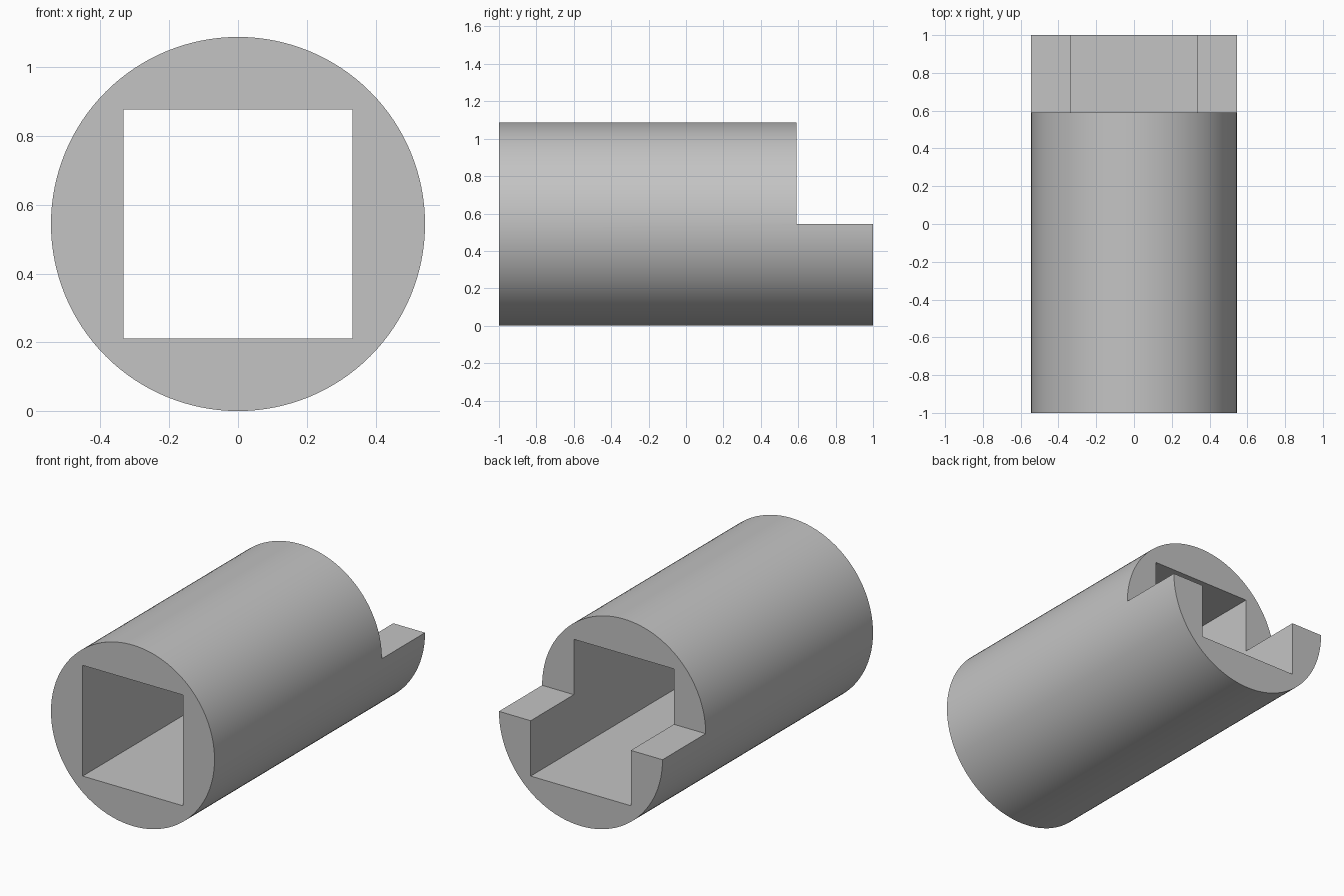
import bpy
import math

RADIUS = 0.544
LENGTH = 2.0
BORE = 0.666      # side of the square hole
STEP_Y = 0.59     # where the upper half is cut away

if "Cube" in bpy.data.objects:
    bpy.data.objects.remove(bpy.data.objects["Cube"], do_unlink=True)

# Plain grey material
grey = bpy.data.materials.new("plain_grey")
grey.use_nodes = True
colour = (0.55, 0.55, 0.55, 1.0)
grey.diffuse_color = colour
grey.node_tree.nodes["Principled BSDF"].inputs["Base Color"].default_value = colour


def box_cutter(name, location, size):
    bpy.ops.mesh.primitive_cube_add(size=1, location=location)
    cutter = bpy.context.object
    cutter.name = name
    cutter.scale = size
    cutter.hide_render = True
    bpy.ops.object.transform_apply(location=True, rotation=True, scale=True)
    return cutter


def cut(target, cutter):
    bpy.ops.object.select_all(action="DESELECT")
    target.select_set(True)
    bpy.context.view_layer.objects.active = target
    mod = target.modifiers.new("cut", "BOOLEAN")
    mod.operation = "DIFFERENCE"
    mod.solver = "EXACT"
    mod.object = cutter
    bpy.ops.object.modifier_apply(modifier=mod.name)
    bpy.data.objects.remove(cutter, do_unlink=True)


# Round sleeve lying along y
bpy.ops.mesh.primitive_cylinder_add(
    vertices=128, radius=RADIUS, depth=LENGTH,
    location=(0, 0, RADIUS), rotation=(math.pi / 2, 0, 0))
sleeve = bpy.context.object
sleeve.name = "sleeve"
bpy.ops.object.transform_apply(location=True, rotation=True, scale=True)
sleeve.data.materials.append(grey)

# Square through hole
cut(sleeve, box_cutter("bore_cutter", (0, 0, RADIUS), (BORE, LENGTH * 2, BORE)))

# Upper half removed at the back end
cut(sleeve, box_cutter("step_cutter", (0, STEP_Y + 0.5, RADIUS + 0.5), (2, 1, 1)))

# Keep a single material on every face
sleeve.data.materials.clear()
sleeve.data.materials.append(grey)
for face in sleeve.data.polygons:
    face.material_index = 0

sleeve.select_set(True)
bpy.context.view_layer.objects.active = sleeve
bpy.ops.object.shade_smooth_by_angle(angle=math.radians(30))
